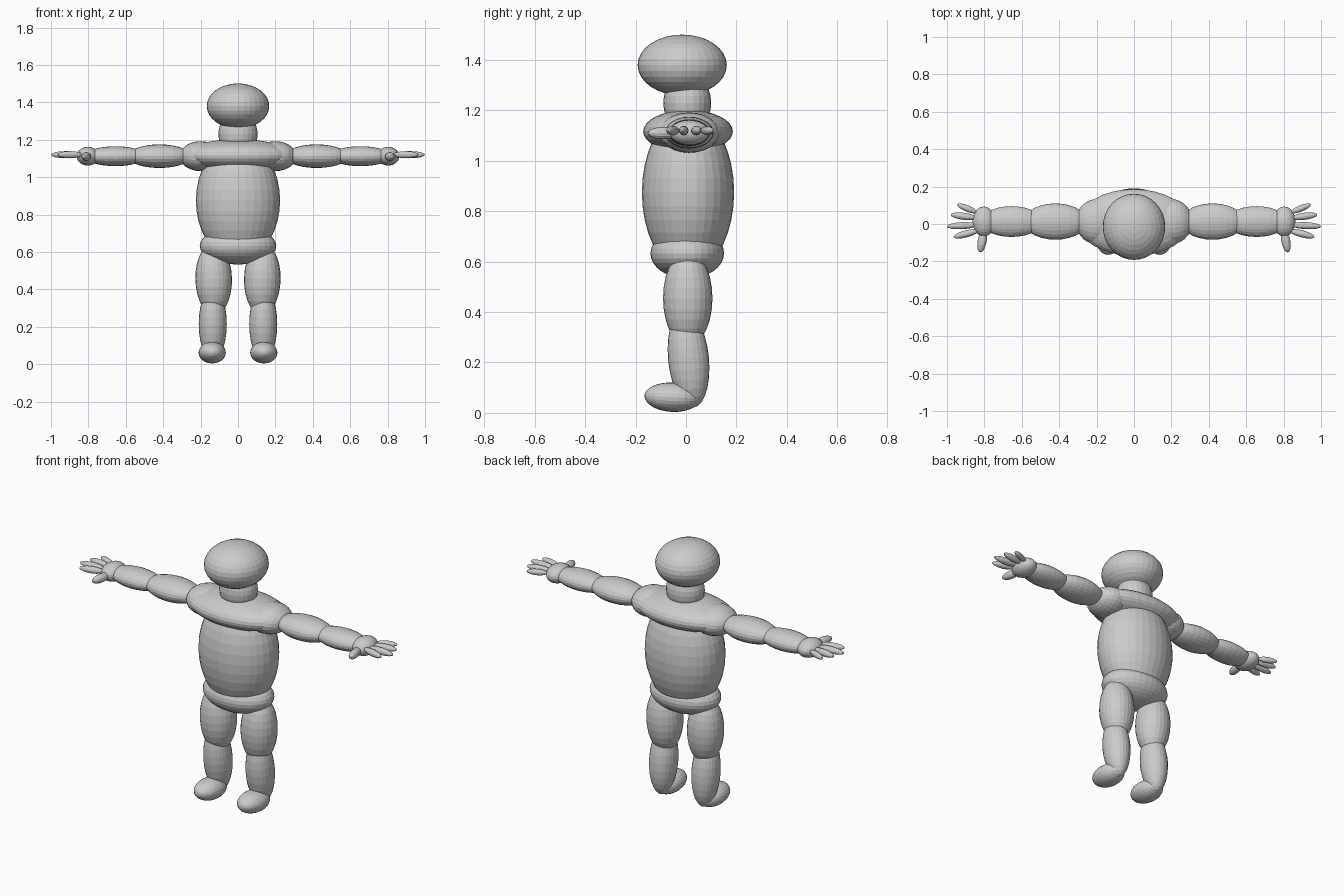
import bpy, math
from mathutils import Vector, Matrix

if "Cube" in bpy.data.objects:
    bpy.data.objects.remove(bpy.data.objects["Cube"])

grey = bpy.data.materials.new("plain grey")
grey.diffuse_color = (0.6, 0.6, 0.6, 1)
grey.use_nodes = True
grey.node_tree.nodes["Principled BSDF"].inputs["Base Color"].default_value = grey.diffuse_color


def ellipsoid(name, centre, radii, axis=(0, 0, 1), segs=24, rings=14, sides=(1,)):
    """Flat-faced ellipsoid; radii are (x, y, pole) with the pole turned to axis.
    sides=(1, -1) also builds the mirrored partner."""
    for s in sides:
        bpy.ops.mesh.primitive_uv_sphere_add(segments=segs, ring_count=rings, radius=1)
        ob = bpy.context.object
        ob.name = name if len(sides) == 1 else name + ("_left" if s > 0 else "_right")
        pole = Vector((axis[0] * s, axis[1], axis[2])).normalized()
        ref = Vector((0, 1, 0)) if abs(pole.y) < 0.9 else Vector((0, 0, 1))
        side = ref.cross(pole).normalized()
        rot = Matrix((side, pole.cross(side), pole)).transposed().to_4x4()
        pos = Vector((centre[0] * s, centre[1], centre[2]))
        ob.data.transform(Matrix.Translation(pos) @ rot @ Matrix.Diagonal((*radii, 1)))
        ob.data.materials.append(grey)


BOTH = (1, -1)

# Head, neck and trunk
ellipsoid("head", (0, -0.015, 1.38), (0.167, 0.177, 0.121), segs=32, rings=16)
ellipsoid("neck", (0, 0.005, 1.23), (0.105, 0.095, 0.12))
ellipsoid("chest", (0, 0.008, 1.117), (0.30, 0.178, 0.085), segs=32, rings=16)
ellipsoid("belly", (0, 0.008, 0.875), (0.225, 0.183, 0.32), segs=32, rings=18)
ellipsoid("hips", (0, 0.005, 0.633), (0.205, 0.146, 0.10), segs=32, rings=16)

# Arms, with poles along the arm (radii: z, y, x)
for name, x, radii in (("shoulder", 0.20, (0.08, 0.12, 0.112)),
                       ("upper_arm", 0.42, (0.063, 0.097, 0.17)),
                       ("forearm", 0.655, (0.053, 0.082, 0.165)),
                       ("palm", 0.803, (0.05, 0.08, 0.06))):
    ellipsoid(name, (x, 0.013, 1.112), radii, (1, 0, 0), sides=BOTH)

# Fingers and thumb, each from root to tip
digits = {"little_finger": ((0.84, 0.062), (0.945, 0.105), 0.017),
          "ring_finger": ((0.84, 0.032), (0.98, 0.050), 0.019),
          "middle_finger": ((0.84, -0.005), (1.0, -0.013), 0.019),
          "index_finger": ((0.83, -0.035), (0.965, -0.070), 0.019),
          "thumb": ((0.80, -0.03), (0.823, -0.152), 0.024)}
for name, (root, tip, r) in digits.items():
    a, b = Vector((*root, 1.12)), Vector((*tip, 1.12))
    if name == "thumb":
        a.z = b.z = 1.11
    ellipsoid(name, (a + b) / 2, (r, r, (b - a).length / 2), b - a, 12, 8, BOTH)

# Legs and feet
ellipsoid("thigh", (0.13, 0.007, 0.455), (0.098, 0.098, 0.19), (0.02, 0, 1), sides=BOTH)
ellipsoid("shin", (0.135, 0.01, 0.215), (0.075, 0.081, 0.195), (0, -0.10, 1), sides=BOTH)
ellipsoid("foot", (0.138, -0.055, 0.062), (0.073, 0.058, 0.11), (0, -1, 0.06), sides=BOTH)
